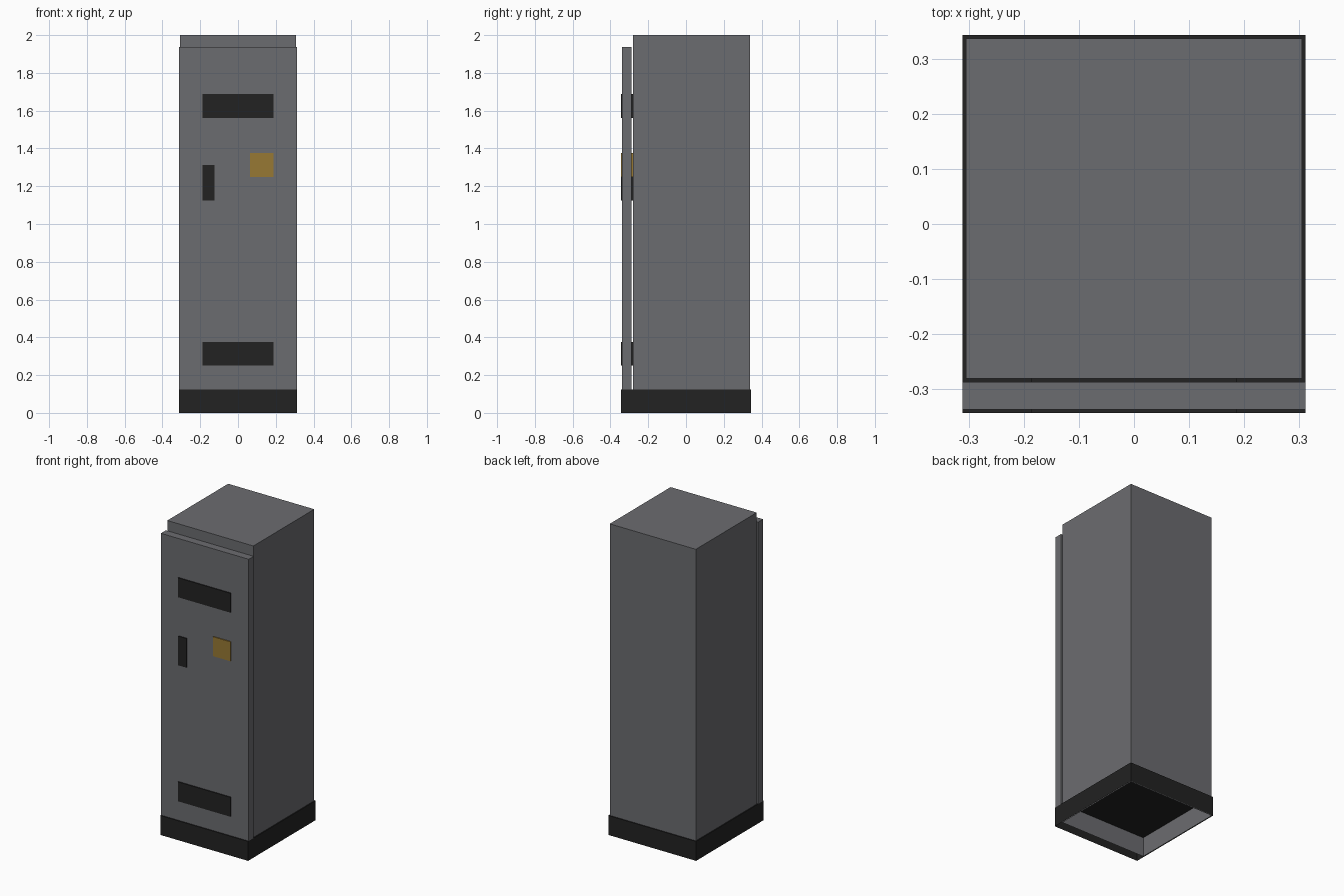
import bpy
import bmesh

if "Cube" in bpy.data.objects:
    bpy.data.objects.remove(bpy.data.objects["Cube"])


def material(name, rgb):
    m = bpy.data.materials.new(name)
    m.diffuse_color = (*rgb, 1.0)
    m.use_nodes = True
    m.node_tree.nodes["Principled BSDF"].inputs["Base Color"].default_value = m.diffuse_color
    return m


GREY = material("steel grey", (0.148, 0.150, 0.160))
BLACK = material("matt black", (0.016, 0.016, 0.016))
YELLOW = material("warning yellow", (0.31, 0.19, 0.033))


def box(name, x, y, z, mat, open_bottom=False):
    """Box from (min, max) ranges, optionally a shell without a bottom."""
    bm = bmesh.new()
    bmesh.ops.create_cube(bm, size=1.0)
    for v in bm.verts:
        v.co = [r[0] if c < 0 else r[1] for c, r in zip(v.co, (x, y, z))]
    bm.normal_update()
    if open_bottom:
        under = [f for f in bm.faces if f.normal.z < -0.5]
        bmesh.ops.delete(bm, geom=under, context='FACES_ONLY')
    mesh = bpy.data.meshes.new(name)
    bm.to_mesh(mesh)
    bm.free()
    mesh.materials.append(mat)
    obj = bpy.data.objects.new(name, mesh)
    bpy.context.collection.objects.link(obj)
    return obj


U = 1 / 16       # design grid
GAP = 0.1 * U    # small clearance between parts
FRONT, BACK = -5.5 * U, 5.5 * U
BODY_FRONT = -4.5 * U

# Cabinet shell reaches the floor and is open below
box("cabinet_body", (-5 * U + GAP, 5 * U - GAP), (BODY_FRONT, BACK - GAP),
    (0, 32 * U), GREY, open_bottom=True)

# Plinth skirt, its top forming the dark ceiling seen from below
box("plinth", (-5 * U, 5 * U), (FRONT, BACK), (0, 2 * U), BLACK, open_bottom=True)

# Door stands just clear of the body
box("door", (-5 * U, 5 * U), (FRONT + GAP, BODY_FRONT - GAP), (2 * U, 31 * U), GREY)

# Fittings pass through the door and stand slightly proud of it
for name, x, z, mat in (
    ("lower_vent", (-3, 3), (4, 6), BLACK),
    ("upper_vent", (-3, 3), (25, 27), BLACK),
    ("door_handle", (-3, -2), (18, 21), BLACK),
    ("warning_plate", (1, 3), (20, 22), YELLOW),
):
    box(name, [v * U for v in x], (FRONT, BODY_FRONT), [v * U for v in z], mat)
